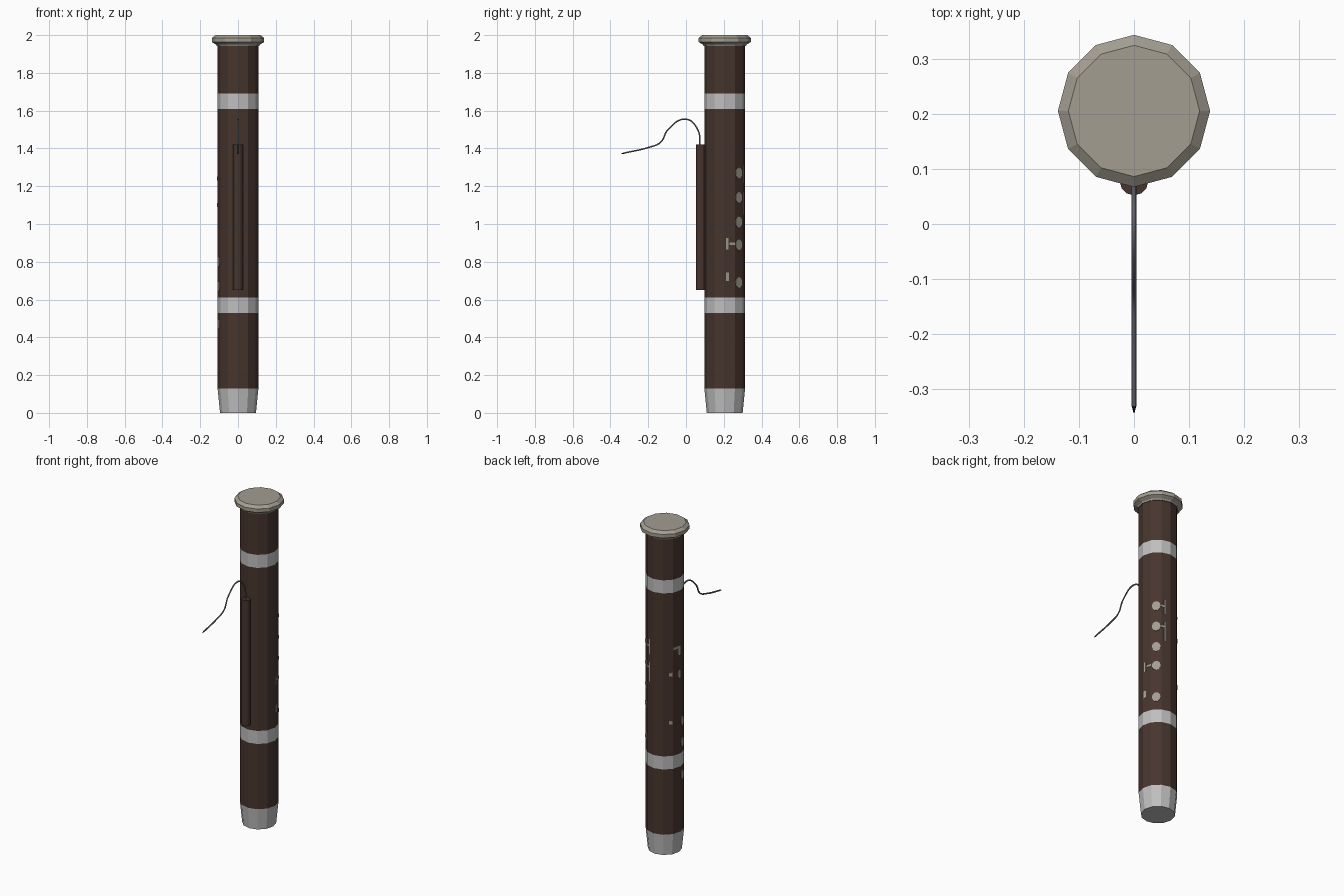
import bpy, bmesh, math
from mathutils import Matrix, Vector

if "Cube" in bpy.data.objects:
    bpy.data.objects.remove(bpy.data.objects["Cube"])

CY = 0.205          # y of the body axis
R = 0.108           # body radius
APO = R * math.cos(math.pi / 12)


def mat(name, col):
    m = bpy.data.materials.new(name)
    m.diffuse_color = (*col, 1)
    m.use_nodes = True
    m.node_tree.nodes["Principled BSDF"].inputs["Base Color"].default_value = m.diffuse_color
    return m


BROWN = mat("dark_wood", (0.062, 0.035, 0.026))
SILVER = mat("silver_band", (0.52, 0.52, 0.52))
STONE = mat("warm_grey", (0.37, 0.34, 0.285))
STEEL = mat("tube_steel", (0.2, 0.2, 0.21))
BLACK = mat("black_tip", (0.01, 0.01, 0.01))


def finish(name, bm, mats):
    bmesh.ops.recalc_face_normals(bm, faces=bm.faces)
    me = bpy.data.meshes.new(name)
    bm.to_mesh(me)
    bm.free()
    for m in mats:
        me.materials.append(m)
    ob = bpy.data.objects.new(name, me)
    bpy.context.collection.objects.link(ob)
    return ob


def lathe(name, profile, mats, y=CY, sides=12, rule=None):
    """Closed faceted turning from (radius, z) pairs."""
    bm = bmesh.new()
    rings = []
    for r, z in profile:
        rings.append([bm.verts.new((r * math.cos(2 * math.pi * i / sides),
                                    y + r * math.sin(2 * math.pi * i / sides), z))
                      for i in range(sides)])
    for a, b in zip(rings, rings[1:]):
        for i in range(sides):
            j = (i + 1) % sides
            bm.faces.new((a[i], a[j], b[j], b[i]))
    bm.faces.new(rings[0][::-1])
    bm.faces.new(rings[-1])
    if rule:
        for f in bm.faces:
            f.material_index = rule(f.calc_center_median().z)
    return finish(name, bm, mats)


# body with foot and two metal bands coloured by height
def band_rule(z):
    return int(z < 0.13 or 0.53 < z < 0.61 or 1.61 < z < 1.69)


lathe("body", [(0.095, 0), (R, 0.13), (R, 0.53), (R, 0.61), (R, 1.61),
               (R, 1.69), (R, 1.95)], [BROWN, SILVER], rule=band_rule)

# flared cap
lathe("cap", [(0.112, 1.942), (0.116, 1.95), (0.138, 1.963),
              (0.138, 1.985), (0.119, 2.0)], [STONE])

# slim side joint
lathe("side_joint", [(0.026, 0.65), (0.026, 1.42)], [BROWN], y=0.078)

# bent mouth tube
path = [(0.075, 1.41), (0.062, 1.5), (0.0, 1.555), (-0.095, 1.5),
        (-0.135, 1.432), (-0.2, 1.405), (-0.33, 1.375)]
cu = bpy.data.curves.new("mouth_tube", 'CURVE')
cu.dimensions = '3D'
cu.bevel_depth = 0.0045
cu.bevel_resolution = 1
cu.resolution_u = 6
cu.use_fill_caps = True
sp = cu.splines.new('BEZIER')
sp.bezier_points.add(len(path) - 1)
for p, (y, z) in zip(sp.bezier_points, path):
    p.co = (0, y, z)
    p.handle_left_type = p.handle_right_type = 'AUTO'
cu.materials.append(STEEL)
tube = bpy.data.objects.new("mouth_tube", cu)
bpy.context.collection.objects.link(tube)
bpy.context.view_layer.objects.active = tube
tube.select_set(True)
bpy.ops.object.convert(target='MESH')
bpy.ops.object.shade_smooth_by_angle()

# pointed reed tip
bm = bmesh.new()
d = Vector((0, -0.13, -0.03)).normalized()
bmesh.ops.create_cone(bm, cap_ends=True, segments=8, radius1=0.0045,
                      radius2=0.0008, depth=0.014,
                      matrix=Matrix.Translation((0, -0.336, 1.3735))
                      @ d.to_track_quat('Z', 'Y').to_matrix().to_4x4())
finish("reed_tip", bm, [BLACK])


# keys: thin plates laid on the body facets
def key(name, face_deg, z, w, h, side=0.0, round_pad=False):
    bm = bmesh.new()
    m = (Matrix.Translation((0, CY, z))
         @ Matrix.Rotation(math.radians(face_deg), 4, 'Z')
         @ Matrix.Translation((APO, side, 0)))
    if round_pad:
        bmesh.ops.create_cone(bm, cap_ends=True, segments=12, radius1=0.5,
                              radius2=0.5, depth=1,
                              matrix=m @ Matrix.Diagonal((0.005, w, h, 1))
                              @ Matrix.Rotation(math.pi / 2, 4, 'Y'))
    else:
        bmesh.ops.create_cube(bm, size=1,
                              matrix=m @ Matrix.Diagonal((0.004, w, h, 1)))
    finish(name, bm, [STONE])


# right-hand row of round pads
for i, z in enumerate((1.27, 1.14, 1.01, 0.89, 0.69)):
    key(f"right_pad_{i}", 45, z, 0.048, 0.058, round_pad=True)
key("right_lever_low", 15, 0.895, 0.03, 0.012, 0.012)
key("right_touch_low", 15, 0.895, 0.013, 0.06, -0.014)
key("right_touch_bottom", 15, 0.72, 0.016, 0.045, -0.014)
for i, (z, h) in enumerate(((1.265, 0.09), (1.11, 0.12))):
    key(f"back_touch_{i}", 75, z, 0.008, h, -0.006)
    key(f"back_lever_{i}", 75, 1.27 - 0.13 * i, 0.022, 0.012, -0.016)

# left-hand row
for i, z in enumerate((0.8, 0.67, 0.47)):
    key(f"left_pad_{i}", 195, z, 0.036, 0.058, -0.006, True)
key("left_pad_upper", 165, 1.1, 0.022, 0.05, 0.016, True)
key("left_pad_top", 165, 1.24, 0.022, 0.05, 0.016, True)
key("left_lever_top", 165, 1.265, 0.052, 0.016)
for i, z in enumerate((1.11, 0.815)):
    key(f"left_touch_{i}", 135, z, 0.02, 0.022, 0.014)
